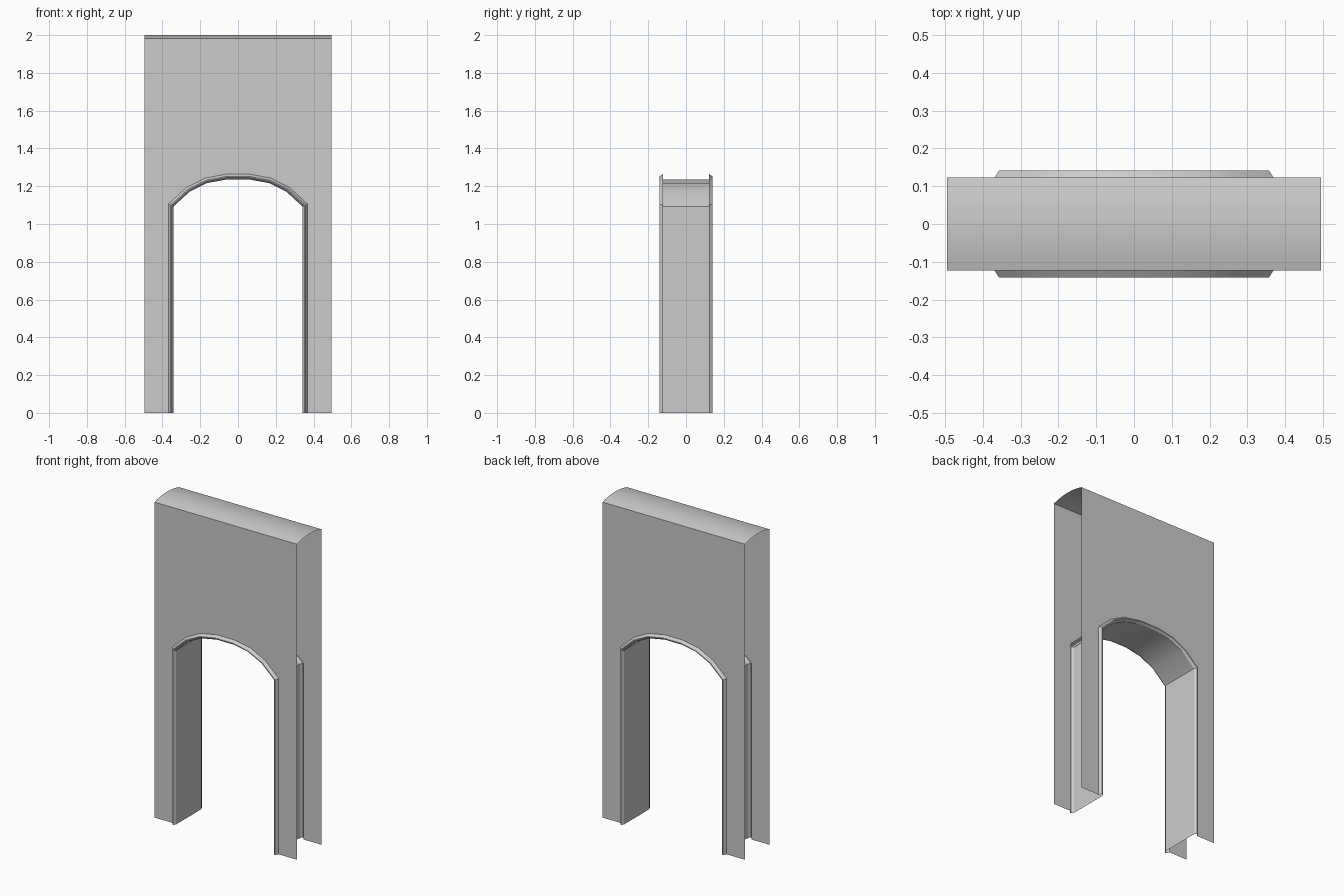
import bpy
from mathutils import Vector

if "Cube" in bpy.data.objects:
    bpy.data.objects.remove(bpy.data.objects["Cube"])

HALF_W, SHEET_Y, TOP_Z, RISE = 0.495, 0.1225, 1.982, 0.018

# Opening path (x, z): left foot, seven-sided arch, right foot
left = [(-0.341, 0), (-0.341, 1.093), (-0.257, 1.17), (-0.166, 1.216), (-0.059, 1.236)]
path = [Vector(p) for p in left + [(-x, z) for x, z in reversed(left)]]


def offset_path(d):
    """Mitred outward offset of the opening path."""
    out = []
    for i, p in enumerate(path):
        dirs = []
        if i > 0:
            dirs.append((p - path[i - 1]).normalized())
        if i < len(path) - 1:
            dirs.append((path[i + 1] - p).normalized())
        normals = [Vector((-t.y, t.x)) for t in dirs]
        m = sum(normals, Vector((0, 0))).normalized()
        out.append(p + m * (d / m.dot(normals[0])))
    return out


def make(name, verts, faces, smooth=None):
    mesh = bpy.data.meshes.new(name)
    mesh.from_pydata(verts, [], faces)
    obj = bpy.data.objects.new(name, mesh)
    bpy.context.collection.objects.link(obj)
    if smooth:
        bpy.ops.object.select_all(action='DESELECT')
        obj.select_set(True)
        bpy.context.view_layer.objects.active = obj
        bpy.ops.object.shade_smooth_by_angle(angle=smooth)
    return obj


def loft(name, rows, smooth):
    """Skin equal-length rows of points with quads."""
    n = len(rows[0])
    verts = [v for r in rows for v in r]
    faces = [(a * n + i, a * n + i + 1, (a + 1) * n + i + 1, (a + 1) * n + i)
             for a in range(len(rows) - 1) for i in range(n - 1)]
    return make(name, verts, faces, smooth)


# Front and back wall sheets with the arched cut-out
outline = ([(-HALF_W, 0)] + [tuple(p) for p in offset_path(0.028)]
           + [(HALF_W, 0), (HALF_W, TOP_Z), (-HALF_W, TOP_Z)])
for name, y in (("front_wall", -SHEET_Y), ("back_wall", SHEET_Y)):
    pts = [(x, y, z) for x, z in outline]
    order = list(range(len(pts)))
    make(name, pts, [order if y < 0 else order[::-1]])

# Gently crowned top, open at both ends
steps = [i / 4 - 1 for i in range(9)]
loft("crowned_top", [[(s * HALF_W, t * SHEET_Y, TOP_Z + RISE * (1 - t * t)) for s in (-1, 1)]
                     for t in steps], 0.6)

# Doorway lining with a raised moulding on each face: (outward offset, y)
profile = [(0.028, -SHEET_Y), (0.016, -0.1415), (0.010, -0.1415), (0, -0.127)]
profile += [(d, -y) for d, y in reversed(profile)]
loft("doorway_trim", [[(p.x, y, p.y) for p in offset_path(d)] for d, y in profile], 0.5)
